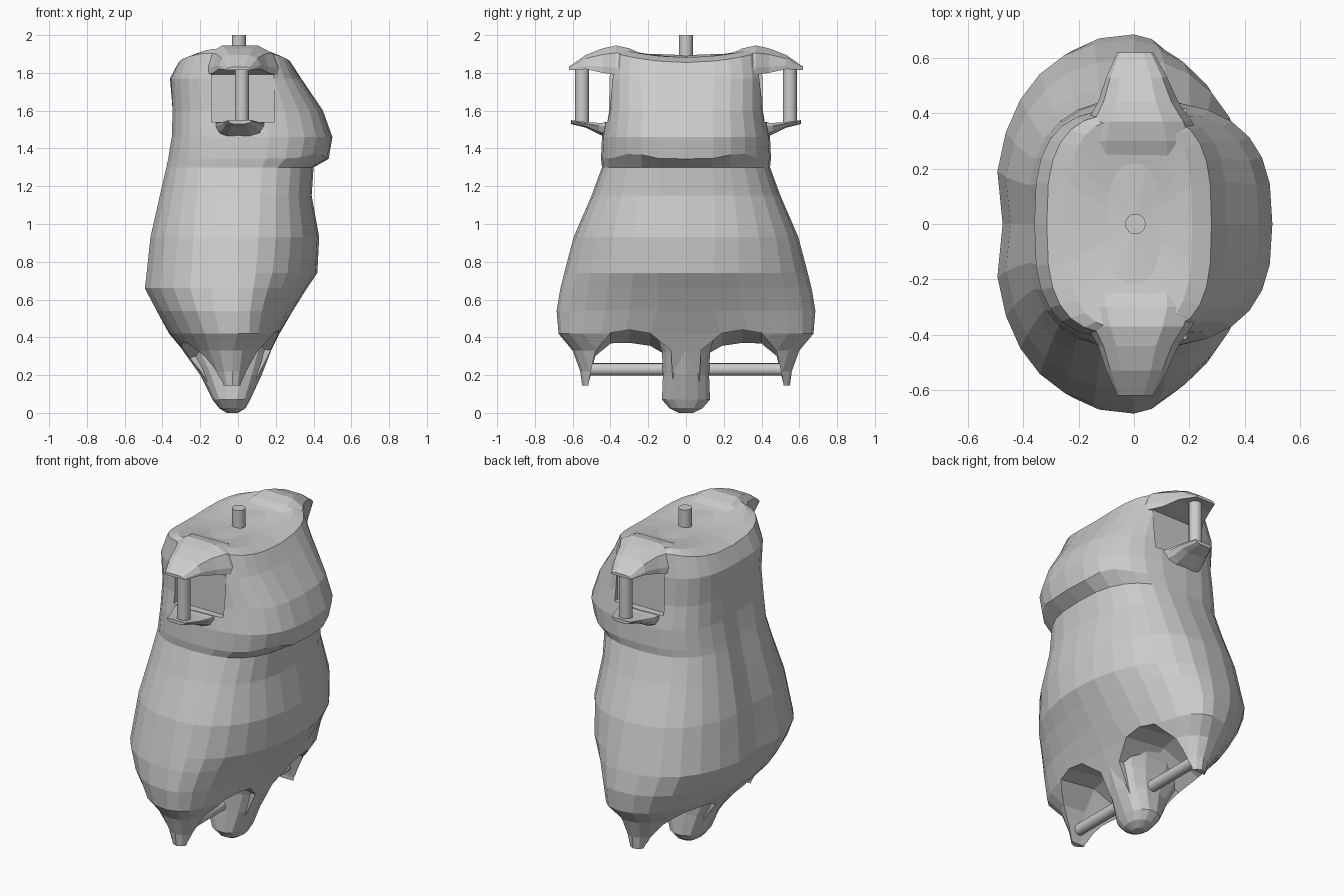
import bpy, bmesh
from math import cos, sin, pi, exp
from mathutils import Vector

if "Cube" in bpy.data.objects:
    bpy.data.objects.remove(bpy.data.objects["Cube"])


def loft(name, rings):
    """Skin a list of equal-length point rings and cap both ends."""
    bm = bmesh.new()
    rows = [[bm.verts.new(p) for p in r] for r in rings]
    n = len(rows[0])
    for a, b in zip(rows, rows[1:]):
        for i in range(n):
            j = (i + 1) % n
            bm.faces.new((a[i], a[j], b[j], b[i]))
    for end in (rows[0], rows[-1]):
        c = bm.verts.new(sum((v.co for v in end), Vector()) / n)
        for i in range(n):
            bm.faces.new((end[i], end[(i + 1) % n], c))
    bmesh.ops.recalc_face_normals(bm, faces=bm.faces)
    me = bpy.data.meshes.new(name)
    bm.to_mesh(me)
    bm.free()
    ob = bpy.data.objects.new(name, me)
    bpy.context.collection.objects.link(ob)
    return ob


def rod(name, a, b, r, sides=16):
    a, b = Vector(a), Vector(b)
    q = (b - a).to_track_quat('Z', 'Y')
    ring = [q @ Vector((r * cos(2 * pi * i / sides), r * sin(2 * pi * i / sides), 0)) for i in range(sides)]
    ob = loft(name, [[a + p for p in ring], [b + p for p in ring]])
    bpy.context.view_layer.objects.active = ob
    ob.select_set(True)
    bpy.ops.object.shade_smooth_by_angle()
    ob.select_set(False)


def body_ring(z, x0, x1, hw, n=2.4, sides=28):
    """Superellipse slice with separate back and front depth, spine groove, raised shoulders."""
    xc = -0.03 if z < 0.4 else 0.0
    pts = []
    for i in range(sides):
        c, s = cos(2 * pi * i / sides), sin(2 * pi * i / sides)
        rx = x1 - xc if c > 0 else xc - x0
        m = n - (0.4 if z < 0.8 else 0.2) if c > 0 and 0.5 < z < 1.0 else n
        x = xc + rx * (1 if c > 0 else -1) * abs(c) ** (2 / m)
        y = hw * (1 if s > 0 else -1) * abs(s) ** (2 / m)
        lift = 0.0
        if c < 0 and 0.5 < z < 1.7:
            x *= 1 - 0.06 * exp(-(y / 0.1) ** 2)
        if z > 1.83:
            lift = 0.05 * min(1, abs(y) / 0.38) ** 2
        elif c > 0 and 1.34 < z < 1.35:
            lift = 0.03 * exp(-((abs(y) - 0.28) / 0.08) ** 2)
        pts.append((x, y, z + lift))
    return pts


# torso shell: height, back x, front x, half width, squareness
torso = loft("torso", [body_ring(*r) for r in [
    (0.145, -0.15, 0.08, 0.55, 2.2),
    (0.22, -0.20, 0.12, 0.56, 2.2), (0.33, -0.29, 0.175, 0.60, 2.2),
    (0.42, -0.365, 0.22, 0.675, 2.3), (0.54, -0.44, 0.29, 0.685),
    (0.66, -0.505, 0.365, 0.665), (0.74, -0.495, 0.42, 0.645), (0.93, -0.475, 0.43, 0.595),
    (1.15, -0.425, 0.39, 0.50, 2.5), (1.30, -0.39, 0.40, 0.445, 2.6),
    (1.345, -0.38, 0.48, 0.45, 2.6), (1.46, -0.36, 0.50, 0.445, 2.7), (1.60, -0.355, 0.45, 0.42, 2.8),
    (1.77, -0.36, 0.335, 0.415, 3), (1.855, -0.315, 0.28, 0.40, 3),
    (1.882, -0.24, 0.21, 0.38, 3), (1.885, -0.10, 0.10, 0.22)]])

# cutters: arched leg openings and arm recesses
ARCH = [(0.06, -0.5), (0.06, 0.0), (0.08, 0.75), (0.19, 0.96), (0.30, 1.0),
        (0.40, 0.96), (0.48, 0.72), (0.515, 0.35), (0.52, -0.5)]
cutters = []
for s in (1, -1):
    cutters.append(loft("leg_cutter", [[(x, s * y, top * t) for y, t in ARCH]
                   for x, top in ((-0.7, 0.35), (-0.3, 0.37), (-0.05, 0.47), (0.2, 0.44), (0.7, 0.42))]))
    cutters.append(loft("arm_cutter", [[(-0.14, s * y, 1.54), (0.19, s * y, 1.54),
                   (0.19, s * y, 1.82), (-0.14, s * y, 1.82)] for y in (0.385, 0.8)]))
for c in cutters:
    c.hide_render = True
    m = torso.modifiers.new("cut", 'BOOLEAN')
    m.operation, m.object, m.solver = 'DIFFERENCE', c, 'EXACT'
bpy.context.view_layer.objects.active = torso
for m in list(torso.modifiers):
    bpy.ops.object.modifier_apply(modifier=m.name)
for c in cutters:
    bpy.data.objects.remove(c)

# rounded post between the leg openings
loft("crotch_post", [body_ring(*r, 14) for r in [
    (0.0, -0.06, 0.0, 0.04, 2.2), (0.025, -0.10, 0.04, 0.09, 2.2), (0.07, -0.135, 0.065, 0.13, 2.3),
    (0.20, -0.20, 0.125, 0.125, 2.3), (0.32, -0.285, 0.172, 0.13, 2.3),
    (0.39, -0.33, 0.195, 0.15, 2.4), (0.47, -0.36, 0.22, 0.19, 2.4)]])


def bracket(name, side, rows):
    """Tapering shelf running outward: y, x0, x1, flat z, rounded z."""
    loft(name, [[(x0, side * y, zf), (x1, side * y, zf), (x1, side * y, zf + 0.25 * (zr - zf)),
                 (x1 * 0.85, side * y, zf + 0.75 * (zr - zf)), (x1 * 0.5, side * y, zr),
                 (x0 * 0.5, side * y, zr), (x0 * 0.85, side * y, zf + 0.75 * (zr - zf)),
                 (x0, side * y, zf + 0.25 * (zr - zf))] for y, x0, x1, zf, zr in rows])


for s, tag in ((1, "left"), (-1, "right")):
    # shoulder flap above and shelf below each arm bar
    bracket("shoulder_flap_" + tag, s, [(0.2, -0.2, 0.24, 1.76, 1.885), (0.30, -0.2, 0.24, 1.77, 1.93),
            (0.37, -0.17, 0.21, 1.79, 1.945), (0.44, -0.13, 0.16, 1.80, 1.93),
            (0.53, -0.1, 0.12, 1.82, 1.895), (0.62, -0.06, 0.07, 1.815, 1.832)])
    bracket("shoulder_shelf_" + tag, s, [(0.36, -0.13, 0.15, 1.54, 1.43), (0.46, -0.11, 0.13, 1.535, 1.475),
            (0.53, -0.08, 0.11, 1.54, 1.51), (0.61, -0.05, 0.07, 1.55, 1.53)])
    rod("arm_bar_" + tag, (0.02, s * 0.55, 1.53), (0.02, s * 0.55, 1.84), 0.037)
    rod("hip_bar_" + tag, (-0.03, s * 0.10, 0.23), (-0.03, s * 0.54, 0.23), 0.033)

# neck peg
rod("neck_peg", (0.005, 0, 1.82), (0.005, 0, 2.0), 0.037)
